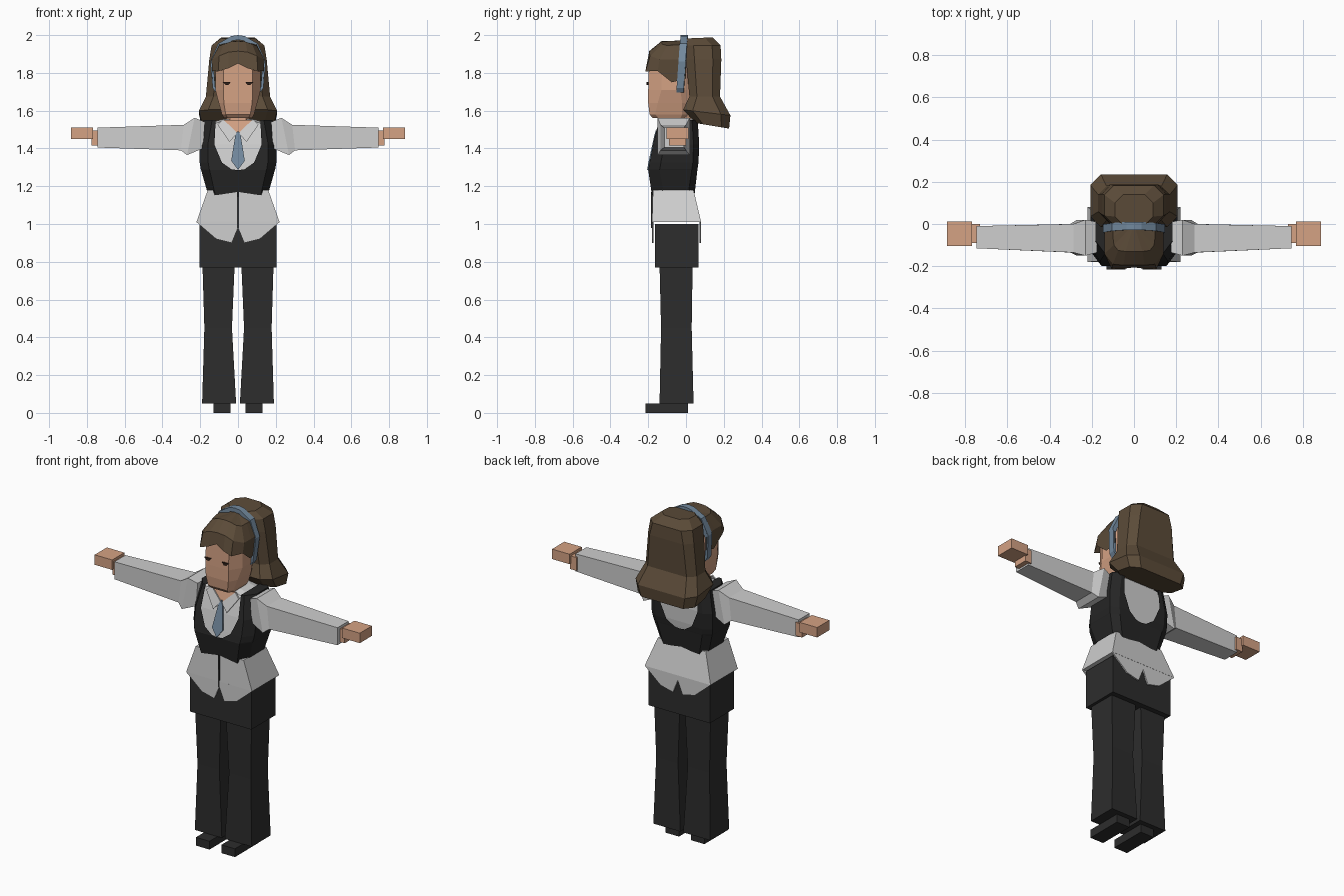
import bpy, bmesh


def material(name, rgb):
    m = bpy.data.materials.new(name)
    m.diffuse_color = (*rgb, 1)
    return m


BLACK = material("charcoal cloth", (0.026, 0.026, 0.026))
VEST = material("black vest cloth", (0.019, 0.019, 0.019))
SHIRT = material("pale grey shirt", (0.62, 0.62, 0.62))
SKIN = material("skin", (0.66, 0.36, 0.23))
HAIR = material("brown hair", (0.105, 0.07, 0.04))
BLUE = material("slate blue", (0.17, 0.25, 0.34))
DARK = material("dark lash", (0.03, 0.015, 0.01))


def build(name, verts, faces, mat, mirror=False):
    """Mesh from points and faces, optionally mirrored across x."""
    bm = bmesh.new()
    for s in ((1, -1) if mirror else (1,)):
        vs = [bm.verts.new((s * x, y, z)) for x, y, z in verts]
        for f in faces:
            bm.faces.new([vs[i] for i in f])
    bmesh.ops.remove_doubles(bm, verts=bm.verts, dist=0.0005)
    bmesh.ops.recalc_face_normals(bm, faces=bm.faces)
    me = bpy.data.meshes.new(name)
    bm.to_mesh(me)
    bm.free()
    me.materials.append(mat)
    ob = bpy.data.objects.new(name, me)
    bpy.context.collection.objects.link(ob)
    return ob


def loft(name, rings, mat, mirror=False, closed=True, caps=(True, True)):
    """Skin a list of equal-length rings (or open strips)."""
    n = len(rings[0])
    verts = [p for r in rings for p in r]
    faces = []
    for k in range(len(rings) - 1):
        for i in range(n if closed else n - 1):
            j = (i + 1) % n
            faces.append((k * n + i, k * n + j, k * n + n + j, k * n + n + i))
    if caps[0]:
        faces.append(tuple(range(n)))
    if caps[1]:
        faces.append(tuple(range(len(verts) - n, len(verts))))
    return build(name, verts, faces, mat, mirror)


def rect(x0, x1, y0, y1, z):
    return [(x0, y0, z), (x1, y0, z), (x1, y1, z), (x0, y1, z)]


def octo(z, x, y0, y1, cx, cy, tilt=0):
    """Chamfered rectangle; tilt raises the front edge."""
    pts = [(-x + cx, y0), (x - cx, y0), (x, y0 + cy), (x, y1 - cy),
           (x - cx, y1), (-x + cx, y1), (-x, y1 - cy), (-x, y0 + cy)]
    return [(a, b, z + tilt * (y1 - b) / (y1 - y0)) for a, b in pts]


def box(name, x0, x1, y0, y1, z0, z1, mat, mirror=False):
    return loft(name, [rect(x0, x1, y0, y1, z0), rect(x0, x1, y0, y1, z1)], mat, mirror)


def plate(name, pts, y, thick, mat, mirror=False):
    """Thin slab from an (x, z) outline; y is a function of z."""
    return loft(name, [[(a, y(b) + d, b) for a, b in pts] for d in (0, thick)], mat, mirror)


# Shoes, trouser legs and hip piece
box("shoe", 0.04, 0.13, -0.215, 0.01, 0, 0.05, BLACK, True)
loft("trouser_leg", [rect(0.01, 0.19, -0.14, 0.04, 0.05), rect(0.032, 0.178, -0.132, 0.03, 0.45),
                     rect(0.018, 0.188, -0.14, 0.035, 0.78)], BLACK, True)
box("hip_piece", -0.205, 0.205, -0.165, 0.065, 0.77, 1.0, BLACK)

# Flared shirt bottom with scalloped front and back tails
loft("shirt_waist", [rect(-0.22, 0.22, -0.18, 0.08, 1.01), rect(-0.16, 0.16, -0.175, 0.04, 1.18)], SHIRT)
tail = [(0, 1.012), (0, 0.98), (0.033, 0.90), (0.115, 0.92), (0.22, 1.01), (0.215, 1.012)]
plate("shirt_front_tail", tail, lambda z: -0.18, 0.008, SHIRT, True)
plate("shirt_back_tail", tail, lambda z: 0.071, 0.008, SHIRT, True)
plate("shirt_opening", [(-0.004, 0.98), (0.004, 0.98), (0.004, 1.17), (-0.004, 1.17)],
      lambda z: -0.184, 0.008, BLACK)

# Torso rows: z, neckline half width, half width, front y, back y
ROWS = [(1.17, 0, 0.165, -0.18, 0.045), (1.285, 0, 0.195, -0.20, 0.06),
        (1.29, 0.035, 0.197, -0.199, 0.061), (1.325, 0.085, 0.203, -0.193, 0.066),
        (1.42, 0.125, 0.205, -0.175, 0.07), (1.55, 0.118, 0.182, -0.14, 0.062)]


def front(z):
    """Front surface of the chest at height z."""
    for a, b in zip(ROWS, ROWS[1:]):
        if z <= b[0] or b is ROWS[-1]:
            return a[3] + (b[3] - a[3]) * (z - a[0]) / (b[0] - a[0])


# Vest with U necklines front and back, shirt body inside it
strips = []
for k, (z, n, x, f, b) in enumerate(ROWS):
    c, low = x - 0.045, (-0.018 if k == 0 else 0)
    strips.append([(n, f, z), (c, f, z + low), (x, f + 0.06, z - low * 0.5),
                   (x, b - 0.03, z - low * 0.5), (c, b, z + low), (n, b, z)])
loft("vest", strips, VEST, True, closed=False, caps=(False, True))
shirt = [octo(z, x - 0.012, f + 0.012, b - 0.012, 0.045, 0.04) for z, n, x, f, b in ROWS[:-1]]
shirt += [octo(1.53, 0.172, -0.133, 0.05, 0.045, 0.04), octo(1.555, 0.08, -0.115, 0.03, 0.03, 0.03)]
loft("shirt_body", shirt, SHIRT)

# Neck, open neckline, collar and tie
loft("neck", [octo(1.48, 0.065, -0.13, 0.02, 0.02, 0.03), octo(1.62, 0.06, -0.12, 0.03, 0.02, 0.03)], SKIN)
plate("open_neckline", [(-0.08, 1.55), (0, 1.48), (0.08, 1.55)], lambda z: front(z) + 0.005, 0.009, SKIN)
plate("collar", [(0.003, 1.482), (0.045, 1.435), (0.108, 1.525), (0.08, 1.555)],
      lambda z: front(z) - 0.002, 0.009, SHIRT, True)
plate("tie", [(0, 1.495), (-0.014, 1.47), (-0.036, 1.335), (0, 1.287), (0.036, 1.335), (0.014, 1.47)],
      lambda z: front(z) - 0.006, 0.009, BLUE)

# Sleeves with flared shoulders: top x, bottom x, front y, back y, top z, bottom z
SLEEVE = [(0.175, 0.185, -0.135, 0.01, 1.54, 1.40), (0.23, 0.27, -0.15, 0.02, 1.562, 1.365),
          (0.287, 0.302, -0.135, 0.0, 1.525, 1.39), (0.745, 0.745, -0.115, -0.01, 1.51, 1.405)]
loft("sleeve", [[(t, y0, zt), (t, y1, zt), (b, y1, zb), (b, y0, zb)]
                for t, b, y0, y1, zt, zb in SLEEVE], SHIRT, True)
box("wrist", 0.73, 0.775, -0.09, 0.0, 1.415, 1.495, SKIN, True)
box("hand", 0.768, 0.885, -0.103, 0.013, 1.45, 1.51, SKIN, True)

# Head and eyes
loft("head", [octo(1.56, 0.075, -0.175, 0.0, 0.02, 0.03), octo(1.58, 0.085, -0.193, 0.01, 0.02, 0.03),
              octo(1.64, 0.102, -0.2, 0.03, 0.027, 0.05), octo(1.71, 0.12, -0.2, 0.04, 0.043, 0.07),
              octo(1.88, 0.12, -0.195, 0.04, 0.043, 0.07)], SKIN)
plate("eye", [(0.038, 1.752), (0.08, 1.752), (0.066, 1.737), (0.05, 1.737)],
      lambda z: -0.208, 0.009, DARK, True)

# Fringe: half strips from bottom edge to crown
fringe = [[(0, -0.205, 1.85), (0.05, -0.212, 1.825), (0.105, -0.215, 1.808), (0.137, -0.15, 1.81),
           (0.132, -0.075, 1.75), (0.132, 0.0, 1.77)],
          [(0, -0.195, 1.915), (0.05, -0.195, 1.91), (0.1, -0.19, 1.89), (0.14, -0.14, 1.87),
           (0.14, -0.075, 1.87), (0.14, 0.0, 1.87)],
          [(0, -0.13, 1.968), (0.04, -0.13, 1.965), (0.075, -0.125, 1.952), (0.095, -0.1, 1.945),
           (0.1, -0.06, 1.948), (0.1, 0.0, 1.95)],
          [(0, 0.0, 1.968)] * 6]
hair = loft("fringe", fringe[:3], HAIR, True, closed=False, caps=(False, False))
build("fringe_crown", fringe[2] + [(0, 0, 1.972)],
      [(i, i + 1, 6) for i in range(5)], HAIR, True)

# Hair band arching over the head
band = [(0.134, 1.72, -0.032), (0.147, 1.86, -0.022), (0.105, 1.955, -0.015), (0.035, 1.995, -0.01),
        (0, 2.0, -0.01)]
loft("hair_band", [[(x, y - 0.018, z), (x, y + 0.02, z), (x * 0.88, y + 0.02, z - 0.025),
                    (x * 0.88, y - 0.018, z - 0.025)] for x, z, y in band], BLUE, True,
     caps=(True, False))

# Long back hair flicking out at the ends
loft("back_hair", [octo(1.505, 0.19, 0.05, 0.228, 0.05, 0.04, 0.03),
                   octo(1.575, 0.207, -0.015, 0.235, 0.05, 0.05, 0.03),
                   octo(1.675, 0.17, 0.018, 0.18, 0.04, 0.04),
                   octo(1.87, 0.152, 0.0, 0.187, 0.04, 0.045),
                   octo(1.945, 0.14, -0.005, 0.183, 0.045, 0.045),
                   octo(1.988, 0.09, -0.005, 0.14, 0.04, 0.04, -0.006)], HAIR)
